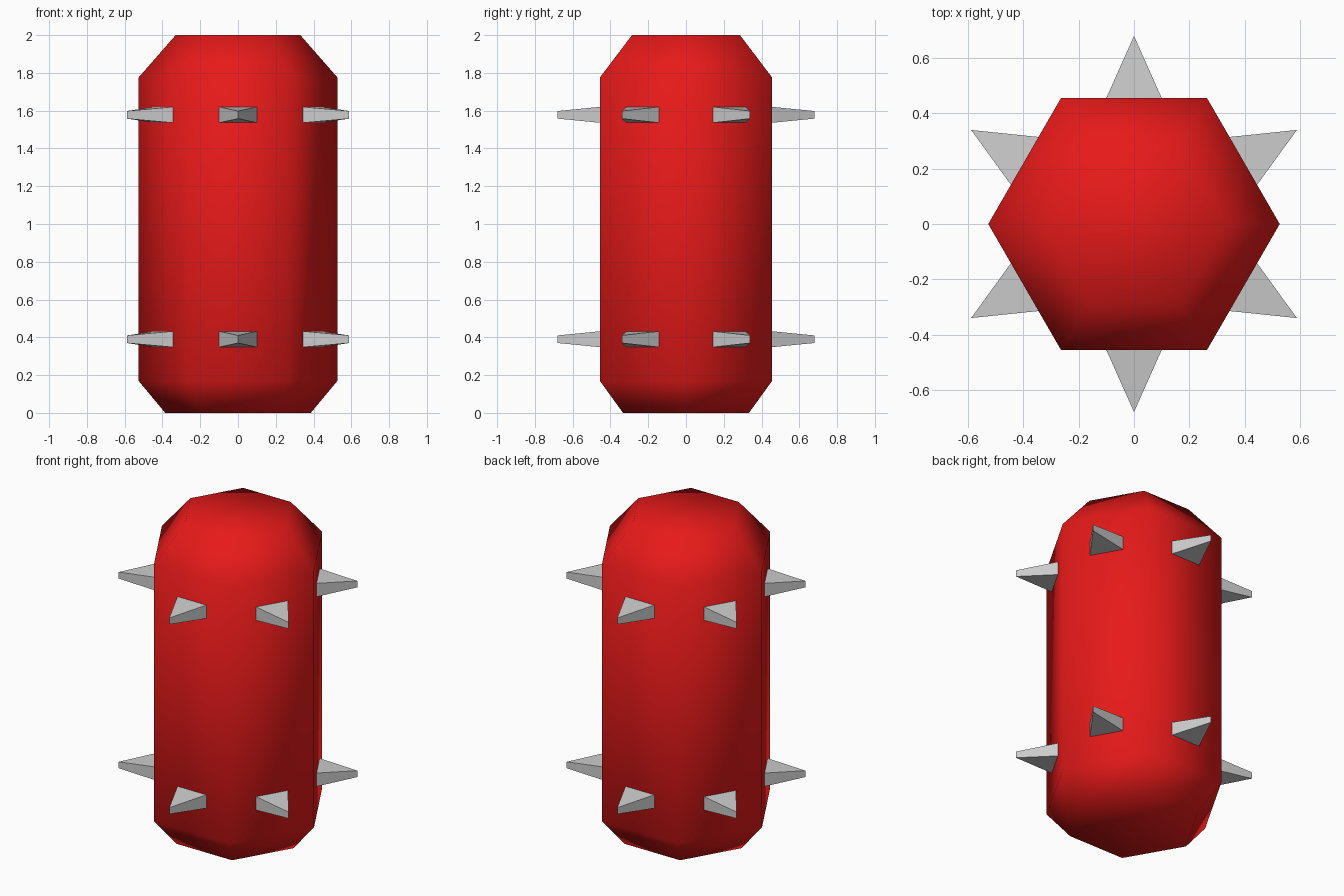
import bpy, bmesh
from math import sin, cos, pi

if "Cube" in bpy.data.objects:
    bpy.data.objects.remove(bpy.data.objects["Cube"])

red = bpy.data.materials.new("red_paint")
red.diffuse_color = (0.8, 0.01, 0.01, 1)
red.use_nodes = True
red.node_tree.nodes["Principled BSDF"].inputs["Base Color"].default_value = red.diffuse_color


def make_object(name, bm, smooth=False, material=None):
    bmesh.ops.recalc_face_normals(bm, faces=bm.faces)
    for f in bm.faces:
        f.smooth = smooth
    mesh = bpy.data.meshes.new(name)
    bm.to_mesh(mesh)
    bm.free()
    if material:
        mesh.materials.append(material)
    obj = bpy.data.objects.new(name, mesh)
    bpy.context.collection.objects.link(obj)
    return obj


# Hexagonal body: (radius, height) profile, corners on the x axis
profile = [(0.385, 0), (0.527, 0.17), (0.527, 1.775), (0.33, 2.0)]
bm = bmesh.new()
rings = [[bm.verts.new((r * cos(i * pi / 3), r * sin(i * pi / 3), z)) for i in range(6)]
         for r, z in profile]
for low, high in zip(rings, rings[1:]):
    for i in range(6):
        j = (i + 1) % 6
        bm.faces.new((low[i], low[j], high[j], high[i]))
bm.faces.new(rings[0][::-1])
bm.faces.new(rings[-1])
make_object("body", bm, smooth=True, material=red)


# Wedge spike pointing along +x, with a short vertical edge at its tip
def make_spike(name, angle, z):
    bm = bmesh.new()
    outline = [(0.456, -0.1, 0.042), (0.68, 0, 0.02), (0.456, 0.1, 0.042)]
    bottom = [bm.verts.new((x, y, -h)) for x, y, h in outline]
    top = [bm.verts.new((x, y, h)) for x, y, h in outline]
    bm.faces.new(bottom)
    bm.faces.new(top)
    for i in range(3):
        j = (i + 1) % 3
        bm.faces.new((bottom[i], bottom[j], top[j], top[i]))
    spike = make_object(name, bm)
    spike.location.z = z
    spike.rotation_euler.z = angle


# Two rows of spikes, one on each side face
for row, z in (("lower", 0.39), ("upper", 1.578)):
    for i in range(6):
        make_spike(f"{row}_spike_{i + 1}", pi / 6 + i * pi / 3, z)
